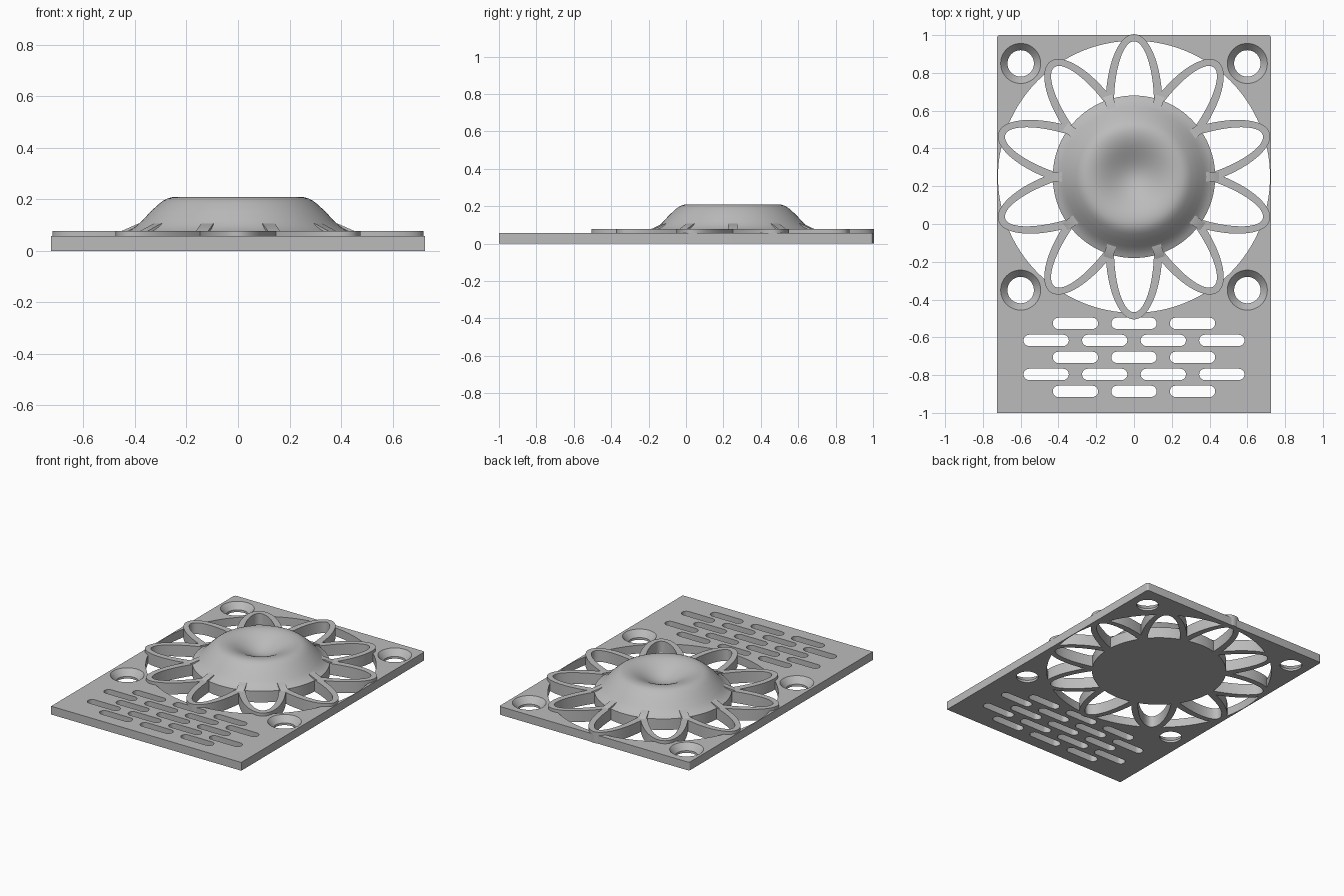
import bpy, bmesh, math
from math import sin, cos, pi, radians
from mathutils import Matrix, Vector

cube = bpy.data.objects.get("Cube")
if cube:
    bpy.data.objects.remove(cube, do_unlink=True)

GREY = (0.5, 0.5, 0.5, 1)
mat = bpy.data.materials.new("light_grey")
mat.use_nodes = True
mat.diffuse_color = GREY
mat.node_tree.nodes["Principled BSDF"].inputs["Base Color"].default_value = GREY

PLATE_H, PETAL_H = 0.057, 0.078
HUB_Y = 0.25
PETALS = 10


def finish(obj, angle=30):
    """Assign the colour and smooth curved faces, keeping edges sharp."""
    if not obj.data.materials:
        obj.data.materials.append(mat)
    bpy.ops.object.select_all(action='DESELECT')
    obj.select_set(True)
    bpy.context.view_layer.objects.active = obj
    bpy.ops.object.shade_smooth_by_angle(angle=radians(angle))
    return obj


def arc(cx, cy, rx, ry, a0, a1, n):
    """Points along an elliptical arc, angles in degrees."""
    return [(cx + rx * cos(radians(a0 + (a1 - a0) * i / n)),
             cy + ry * sin(radians(a0 + (a1 - a0) * i / n))) for i in range(n + 1)]


def circle(cx, cy, r, n=48):
    return arc(cx, cy, r, r, 0, 360, n)[:-1]


def sheet(name, loops, height):
    """Flat outline with holes, extruded from z = 0 to height."""
    curve = bpy.data.curves.new(name + "_outline", 'CURVE')
    curve.dimensions = '2D'
    curve.fill_mode = 'BOTH'
    curve.extrude = height / 2
    for pts in loops:
        spline = curve.splines.new('POLY')
        spline.points.add(len(pts) - 1)
        for p, (x, y) in zip(spline.points, pts):
            p.co = (x, y, 0, 1)
        spline.use_cyclic_u = True
    temp = bpy.data.objects.new(name + "_outline", curve)
    bpy.context.collection.objects.link(temp)
    bpy.context.view_layer.update()
    graph = bpy.context.evaluated_depsgraph_get()
    mesh = bpy.data.meshes.new_from_object(temp.evaluated_get(graph))
    bpy.data.objects.remove(temp, do_unlink=True)
    mesh.name = name
    mesh.transform(Matrix.Translation((0, 0, height / 2)))
    bm = bmesh.new()
    bm.from_mesh(mesh)
    bmesh.ops.remove_doubles(bm, verts=bm.verts, dist=1e-5)
    bmesh.ops.recalc_face_normals(bm, faces=bm.faces)
    bm.to_mesh(mesh)
    bm.free()
    mesh.materials.clear()
    obj = bpy.data.objects.new(name, mesh)
    bpy.context.collection.objects.link(obj)
    return finish(obj)


def lathe(name, profile, centre, closed=False, steps=96):
    """Spin a radius/height profile around a vertical axis."""
    bm = bmesh.new()
    verts = [bm.verts.new((r, 0, z)) for r, z in profile]
    pairs = list(zip(verts, verts[1:]))
    if closed:
        pairs.append((verts[-1], verts[0]))
    edges = [bm.edges.new(p) for p in pairs]
    bmesh.ops.spin(bm, geom=verts + edges, cent=(0, 0, 0), axis=(0, 0, 1),
                   angle=2 * pi, steps=steps)
    bmesh.ops.remove_doubles(bm, verts=bm.verts, dist=1e-5)
    bmesh.ops.recalc_face_normals(bm, faces=bm.faces)
    mesh = bpy.data.meshes.new(name)
    bm.to_mesh(mesh)
    bm.free()
    obj = bpy.data.objects.new(name, mesh)
    obj.location = (*centre, 0)
    bpy.context.collection.objects.link(obj)
    return finish(obj)


# Base plate: rounded rear corners, round window, screw holes and vent slots
W, C = 0.725, 0.015
outline = ([(-W, -1), (W, -1)] + arc(W - C, 1 - C, C, C, 0, 90, 6)
           + arc(C - W, 1 - C, C, C, 90, 180, 6))
screws = [(x, y) for x in (-0.6, 0.6) for y in (-0.35, 0.85)]
loops = [outline, circle(0, HUB_Y, 0.72, 128)]
loops += [circle(x, y, 0.107) for x, y in screws]
for row in range(5):
    y = -0.526 - 0.09 * row
    count = 3 + row % 2
    for i in range(count):
        x = (i - (count - 1) / 2) * 0.31
        loops.append(arc(x + 0.09, y, 0.03, 0.03, -90, 90, 10)
                     + arc(x - 0.09, y, 0.03, 0.03, 90, 270, 10))
sheet("base_plate", loops, PLATE_H)

# Countersunk screw seats lining the four holes
for i, centre in enumerate(screws):
    lathe(f"screw_seat_{i + 1}",
          [(0.107, 0), (0.07, 0), (0.07, 0.015), (0.106, PLATE_H), (0.107, PLATE_H)],
          centre, closed=True, steps=48)

# Petal loops around the hub
band = arc(0.38, 0, 0.375, 0.15, -100, 100, 40) + arc(0.38, 0, 0.337, 0.106, 100, -100, 40)
for i in range(PETALS):
    petal = sheet(f"petal_{i + 1}", [band], PETAL_H)
    petal.location.y = HUB_Y
    petal.rotation_euler.z = pi / 2 + i * 2 * pi / PETALS

# Dished dome in the middle
dish = [(0.24 * t / 12, 0.21 - 0.04 * (1 + cos(pi * t / 12))) for t in range(13)]
flank = [(0.26, 0.208), (0.275, 0.203), (0.29, 0.195), (0.305, 0.184), (0.34, 0.152),
         (0.37, 0.119), (0.39, 0.1), (0.41, 0.086), (0.43, 0.077), (0.43, 0), (0, 0)]
lathe("dome", dish + flank, (0, HUB_Y))

# Small wedges where neighbouring petals run into the dome
side = [(0.34, 0.02), (0.45, 0.02), (0.45, PETAL_H), (0.385, 0.107), (0.34, 0.107)]
for i in range(PETALS):
    bm = bmesh.new()
    face = bm.faces.new([bm.verts.new((r, -0.025, z)) for r, z in side])
    out = bmesh.ops.extrude_face_region(bm, geom=[face])
    moved = [v for v in out["geom"] if isinstance(v, bmesh.types.BMVert)]
    bmesh.ops.translate(bm, verts=moved, vec=Vector((0, 0.05, 0)))
    bmesh.ops.recalc_face_normals(bm, faces=bm.faces)
    mesh = bpy.data.meshes.new(f"petal_root_{i + 1}")
    bm.to_mesh(mesh)
    bm.free()
    root = bpy.data.objects.new(f"petal_root_{i + 1}", mesh)
    root.location.y = HUB_Y
    root.rotation_euler.z = i * 2 * pi / PETALS
    bpy.context.collection.objects.link(root)
    finish(root)
